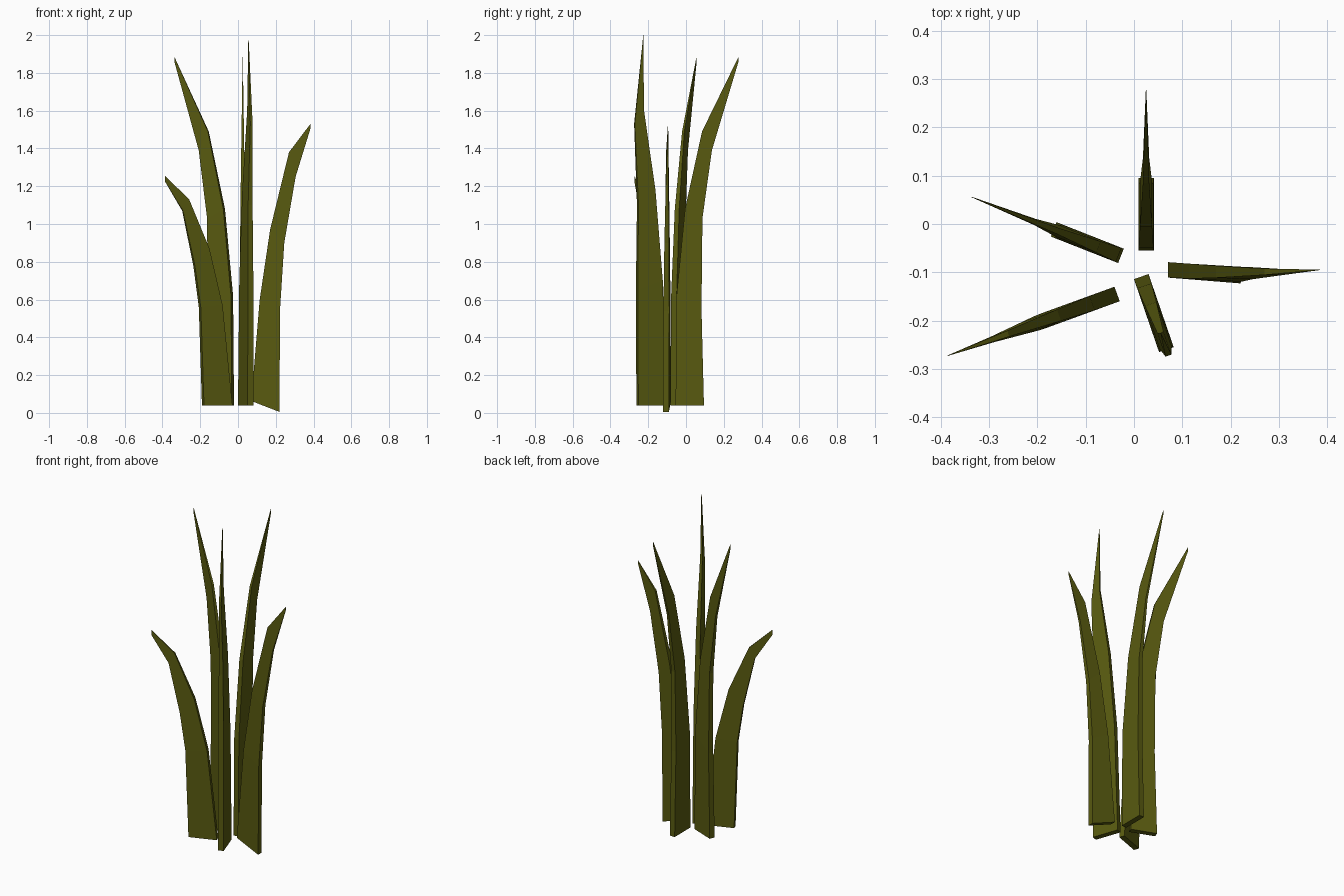
import bpy, bmesh, math

if "Cube" in bpy.data.objects:
    bpy.data.objects.remove(bpy.data.objects["Cube"])

mat = bpy.data.materials.new("olive green")
mat.diffuse_color = (0.098, 0.102, 0.005, 1)
mat.use_nodes = True
mat.node_tree.nodes["Principled BSDF"].inputs["Base Color"].default_value = mat.diffuse_color

THICK = [0.032, 0.031, 0.025, 0.013, 0.001]   # blade thickness from base to tip


def blade(name, origin, angle, inner, outer, lean=0.0):
    """Curved tapering leaf: inner and outer edges given as (reach, height)."""
    c, s = math.cos(math.radians(angle)), math.sin(math.radians(angle))
    bm = bmesh.new()
    rings = []
    for i, (a, b, t) in enumerate(zip(inner, outer, THICK)):
        ring = []
        for (r, z), side in ((a, -1), (b, -1), (b, 1), (a, 1)):
            v = side * t / 2 + lean * (1 - i / 4) * r
            ring.append(bm.verts.new((origin[0] + c * r - s * v,
                                      origin[1] + s * r + c * v, z)))
        rings.append(ring)
    for lo, hi in zip(rings, rings[1:]):
        for k in range(4):
            n = (k + 1) % 4
            bm.faces.new((lo[k], lo[n], hi[n], hi[k]))
    bm.faces.new(rings[0][::-1])
    bm.faces.new(rings[-1])
    bmesh.ops.recalc_face_normals(bm, faces=bm.faces)
    me = bpy.data.meshes.new(name)
    bm.to_mesh(me)
    bm.free()
    me.materials.append(mat)
    ob = bpy.data.objects.new(name, me)
    bpy.context.collection.objects.link(ob)


# Two matching tall leaves
tall_in = [(0, 0.04), (0.005, 0.62), (0.05, 1.08), (0.14, 1.49), (0.333, 1.885)]
tall_out = [(0.15, 0.04), (0.137, 0.55), (0.142, 1.03), (0.192, 1.39), (0.333, 1.86)]
blade("back_leaf", (0.025, -0.055), 90, tall_in, tall_out)
blade("left_back_leaf", (-0.027, -0.066), 158.5, tall_in, tall_out)

# Right leaf, slightly tilted
blade("right_leaf", (0.07, -0.095), 0,
      [(0, 0.063), (0.045, 0.6), (0.1, 0.97), (0.2, 1.38), (0.315, 1.532)],
      [(0.15, 0.005), (0.152, 0.54), (0.175, 0.9), (0.235, 1.25), (0.315, 1.51)],
      lean=-0.08)

# Short left leaf
blade("left_front_leaf", (-0.035, -0.145), 200,
      [(0, 0.04), (0.055, 0.57), (0.128, 0.87), (0.24, 1.13), (0.374, 1.255)],
      [(0.16, 0.04), (0.178, 0.56), (0.21, 0.78), (0.275, 1.07), (0.374, 1.225)])

# Upright front leaf, the tallest
blade("front_leaf", (0.015, -0.109), -71,
      [(0, 0.04), (0.02, 0.7), (0.06, 1.18), (0.122, 1.6), (0.124, 2.0)],
      [(0.157, 0.04), (0.16, 0.65), (0.155, 1.1), (0.173, 1.53), (0.126, 1.98)])
